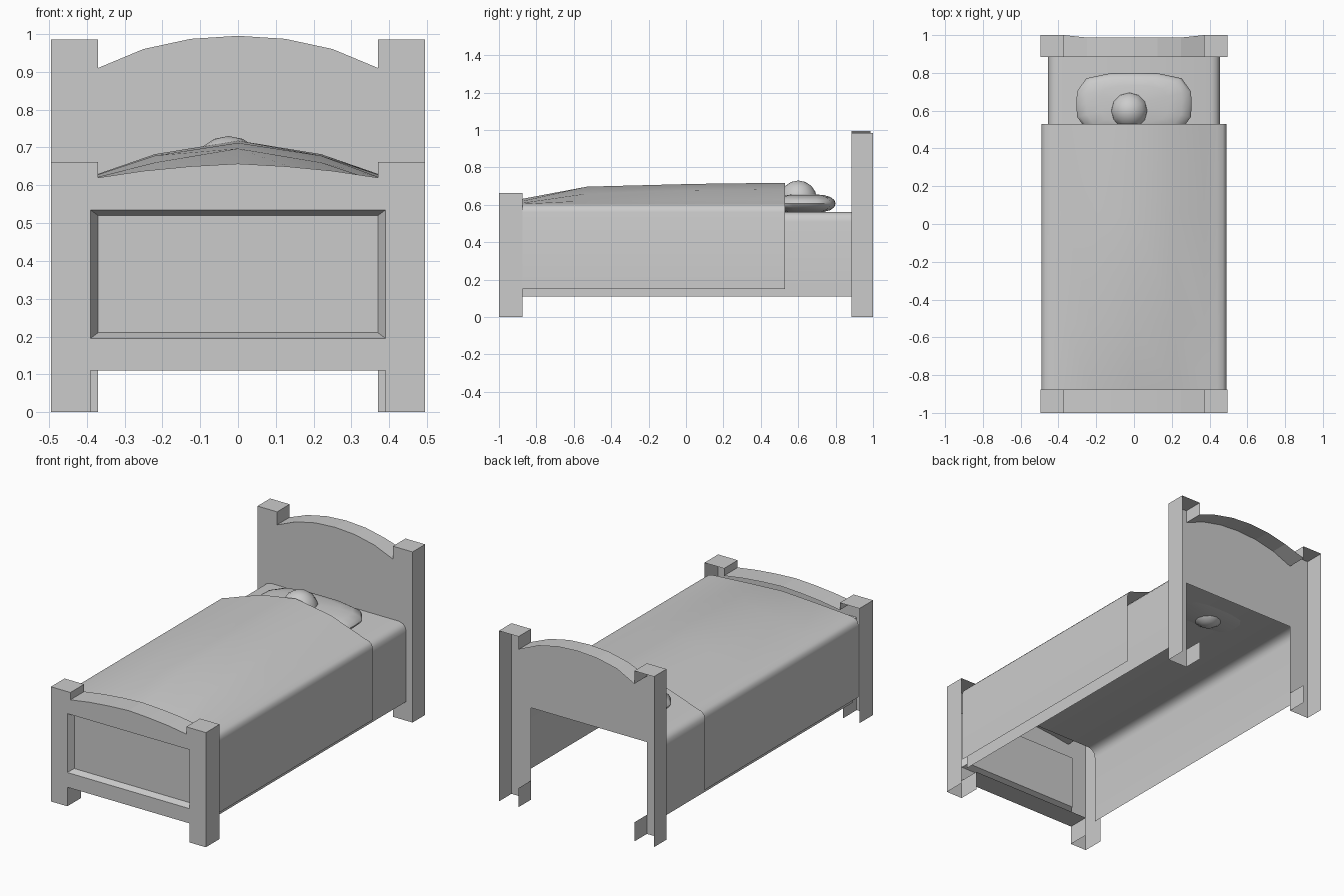
import bpy, bmesh, math
from mathutils import Vector

if "Cube" in bpy.data.objects:
    bpy.data.objects.remove(bpy.data.objects["Cube"])


def finish(bm, name, outward, smooth=None):
    """Make normals agree with the outward direction, then create the object."""
    bmesh.ops.recalc_face_normals(bm, faces=bm.faces)
    total = sum((f.normal * f.calc_area() for f in bm.faces), Vector())
    if outward and total.dot(Vector(outward)) < 0:
        bmesh.ops.reverse_faces(bm, faces=bm.faces)
    me = bpy.data.meshes.new(name)
    bm.to_mesh(me)
    bm.free()
    ob = bpy.data.objects.new(name, me)
    bpy.context.collection.objects.link(ob)
    if smooth:
        bpy.ops.object.select_all(action='DESELECT')
        ob.select_set(True)
        bpy.context.view_layer.objects.active = ob
        bpy.ops.object.shade_smooth_by_angle(angle=math.radians(smooth))
    return ob


def board(name, half, y0, back, open_edges, recess=None):
    """Open-backed board: mirrored front outline with a rim running back."""
    bm = bmesh.new()
    n = len(half)
    # open edges are indices into the half outline (edge i joins point i and i+1)
    left = [(-x, z) for x, z in reversed(half) if x > 0]
    pts = half + left
    skip = set(open_edges)
    front = [bm.verts.new((x, y0, z)) for x, z in pts]
    rear = [bm.verts.new((x, back(x), z)) for x, z in pts]
    m = len(pts)
    edges = []
    for i in range(m):
        j = (i + 1) % m
        edges.append(bm.edges.new((front[i], front[j])))
        k = i if i < n - 1 else m - 1 - i       # matching edge on the other half
        if i == n - 1:
            k = n - 1                           # bottom middle edge
        if k not in skip:
            bm.faces.new((front[i], front[j], rear[j], rear[i]))
    if recess:
        (ox, oz0, oz1), (ix, iz0, iz1), depth = recess
        def ring(x, za, zb, y):
            return [bm.verts.new(c) for c in ((-x, y, za), (x, y, za), (x, y, zb), (-x, y, zb))]
        outer, inner = ring(ox, oz0, oz1, y0), ring(ix, iz0, iz1, y0 + depth)
        for i in range(4):
            j = (i + 1) % 4
            edges.append(bm.edges.new((outer[i], outer[j])))
            bm.faces.new((outer[i], outer[j], inner[j], inner[i]))
        bm.faces.new(inner)
    bmesh.ops.triangle_fill(bm, edges=edges, use_beauty=True, normal=(0, -1, 0))
    bmesh.ops.delete(bm, geom=[v for v in bm.verts if not v.link_faces], context='VERTS')
    return finish(bm, name, (0, -1, 0))


def cover(name, sections):
    """Loft mirrored half cross-sections along y."""
    bm = bmesh.new()
    rows = []
    for y, half in sections:
        full = half + [(-x, z) for x, z in reversed(half) if x > 0]
        rows.append([bm.verts.new((x, y, z)) for x, z in full])
    for a, b in zip(rows, rows[1:]):
        for i in range(len(a) - 1):
            bm.faces.new((a[i], a[i + 1], b[i + 1], b[i]))
    return finish(bm, name, (0, 0, 1), 40)


def cushion(name, centre, radii, power, segs, rings):
    """Squared-off ellipsoid."""
    bm = bmesh.new()
    bmesh.ops.create_uvsphere(bm, u_segments=segs, v_segments=rings, radius=1)
    for v in bm.verts:
        r = math.hypot(v.co.x, v.co.y)
        if r > 1e-6:
            s = r ** power / r
            a = math.atan2(v.co.y, v.co.x)
            c, d = math.cos(a), math.sin(a)
            q = (abs(c) ** (2 / power) + abs(d) ** (2 / power)) ** (-power / 2)
            v.co.x *= s * q
            v.co.y *= s * q
        v.co = Vector(centre) + Vector(v.co[k] * radii[k] for k in range(3))
    return finish(bm, name, None, 60)


# Headboard: arched panel between two hollow posts, open at the wall side
head = [(0, .995), (.125, .987), (.25, .96), (.37, .91), (.37, .985), (.495, .985),
        (.495, 0), (.37, 0), (.37, .11), (.37, .53)]
board("headboard", head, .885, lambda x: .987 if abs(x) < .3 else 1.0, [6, 8, 9])

# Footboard: lower arch, short legs and a bevelled recess in front
foot = [(0, .657), (.125, .65), (.25, .638), (.37, .62), (.37, .662), (.495, .662),
        (.495, 0), (.39, 0), (.39, .11)]
board("footboard", foot, -1, lambda x: -.875, [6],
      ((.39, .195, .535), (.37, .21, .52), .035))

# Mattress
mattress = [(.455, .11), (.455, .51), (.45, .535), (.436, .553), (.41, .562), (0, .562)]
cover("mattress", [(-.875, mattress), (.885, mattress)])

# Blanket, rising from the foot over the sleeper
side = [(.49, .15), (.49, .56), (.485, .582), (.47, .597), (.44, .605)]
cover("blanket", [
    (-.875, side + [(.37, .61), (.22, .62), (0, .632)]),
    (-.53, side + [(.37, .622), (.22, .66), (0, .697)]),
    (.05, side + [(.37, .628), (.22, .678), (0, .712)]),
    (.53, side + [(.37, .63), (.22, .682), (0, .718)])])

# Pillow and sleeper's head
cushion("pillow", (0, .635, .607), (.305, .165, .05), .55, 16, 8)
cushion("sleeper_head", (-.025, .6, .63), (.1, .1, .1), 1, 12, 8)
